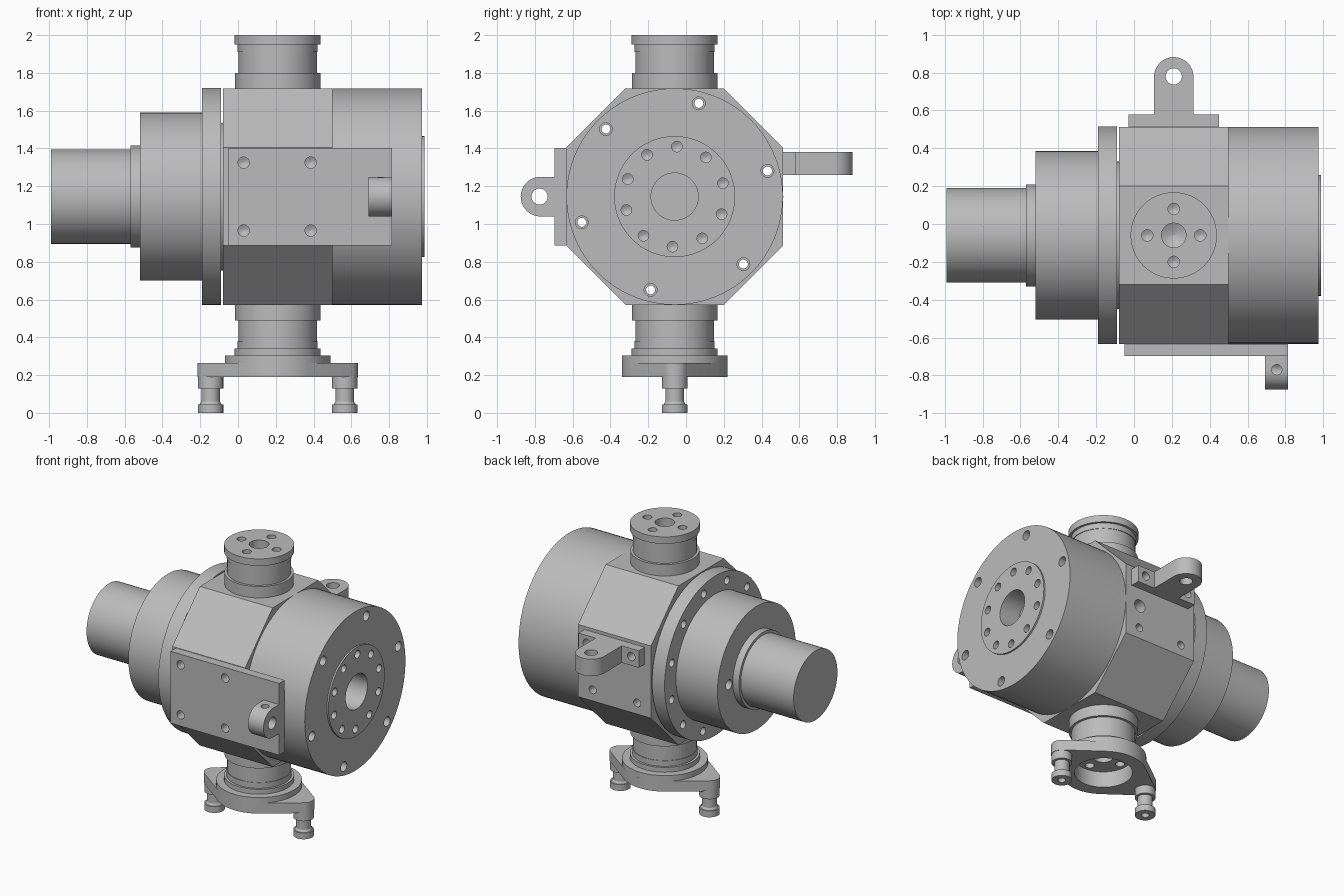
import bpy, bmesh
from math import sin, cos, pi, radians, acos
from mathutils import Vector

if "Cube" in bpy.data.objects:
    bpy.data.objects.remove(bpy.data.objects["Cube"])

grey = bpy.data.materials.new("machined_grey")
grey.use_nodes = True
COLOUR = (0.5, 0.5, 0.5, 1)
grey.diffuse_color = COLOUR
grey.node_tree.nodes["Principled BSDF"].inputs["Base Color"].default_value = COLOUR

CY, CZ = -0.06, 1.145      # main horizontal axis
CX = 0.21                  # vertical axis
BOLTS_X, BOLTS_Z = (0.03, 0.385), (0.965, 1.325)


def place(axis, a, b, t):
    return Vector({"X": (t, a, b), "Y": (a, t, b), "Z": (a, b, t)}[axis])


def add_rings(bm, rings):
    """Skin a list of equal point loops and cap both ends."""
    loops = [[bm.verts.new(p) for p in ring] for ring in rings]
    n = len(loops[0])
    for low, high in zip(loops, loops[1:]):
        for i in range(n):
            j = (i + 1) % n
            bm.faces.new((low[i], low[j], high[j], high[i]))
    bm.faces.new(loops[0][::-1])
    bm.faces.new(loops[-1])


def arc(cx, cy, r, start, end, n=24):
    return [(cx + r * cos(start + (end - start) * i / n),
             cy + r * sin(start + (end - start) * i / n)) for i in range(n + 1)]


def add_lathe(bm, axis, a, b, profile, n=64):
    add_rings(bm, [[place(axis, x, y, t) for x, y in arc(a, b, r, 0, 2 * pi, n)[:-1]]
                   for t, r in profile])


def make(name, bm):
    bmesh.ops.recalc_face_normals(bm, faces=bm.faces)
    mesh = bpy.data.meshes.new(name)
    bm.to_mesh(mesh)
    bm.free()
    mesh.materials.append(grey)
    obj = bpy.data.objects.new(name, mesh)
    bpy.context.collection.objects.link(obj)
    return obj


def lathe(name, axis, a, b, profile, n=64):
    bm = bmesh.new()
    add_lathe(bm, axis, a, b, profile, n)
    return make(name, bm)


def prism(name, axis, outline, low, high):
    bm = bmesh.new()
    add_rings(bm, [[place(axis, a, b, t) for a, b in outline] for t in (low, high)])
    return make(name, bm)


def box(name, x, y, z):
    return prism(name, "Z", [(x[0], y[0]), (x[1], y[0]), (x[1], y[1]), (x[0], y[1])], *z)


def drill(axis, a, b, start, end, r):
    """Blind hole with a conical drill tip, going from start to end."""
    d = 1 if end > start else -1
    return axis, a, b, [(start - 0.03 * d, r), (end, r), (end + 0.5 * r * d, 0.002)]


def through(axis, a, b, low, high, r):
    return axis, a, b, [(low, r), (high, r)]


def cut(obj, holes):
    bm = bmesh.new()
    for hole in holes:
        add_lathe(bm, *hole, n=24 if hole[3][0][1] < 0.1 else 48)
    cutter = make("hole_cutter", bm)
    cutter.hide_render = True
    mod = obj.modifiers.new("holes", "BOOLEAN")
    mod.operation, mod.solver, mod.object = "DIFFERENCE", "EXACT", cutter
    bpy.context.view_layer.objects.active = obj
    bpy.ops.object.modifier_apply(modifier=mod.name)
    bpy.data.objects.remove(cutter)


def around(a, b, r, count, first):
    return [(a + r * cos(radians(first + 360 * i / count)),
             b + r * sin(radians(first + 360 * i / count))) for i in range(count)]


# Stepped shaft and drum on the main axis
shaft = lathe("input_shaft", "X", CY, CZ, [(-0.99, 0.25), (-0.57, 0.25), (-0.57, 0.27), (-0.52, 0.27)])
drum = lathe("small_drum", "X", CY, CZ, [(-0.52, 0.445), (-0.19, 0.445)])
cut(drum, [drill("X", CY + 0.315, CZ, -0.52, -0.42, 0.035)])
flange = lathe("bolt_flange", "X", CY, CZ, [(-0.19, 0.575), (-0.09, 0.575), (-0.09, 0.39), (-0.08, 0.39)], 96)

# Eight-sided housing block
half, flat = 0.573, 0.26
corners = [(half, flat), (flat, half), (-flat, half), (-half, flat)]
corners += [(-a, -b) for a, b in corners]
block = prism("housing_block", "X", [(CY + a, CZ + b) for a, b in corners], -0.08, 0.5)

# Large drum with raised face disc
motor = lathe("large_drum", "X", CY, CZ, [(0.5, 0.573), (0.975, 0.573), (0.975, 0.32), (0.987, 0.32)], 96)
cut(motor, [("X", CY, CZ, [(0.83, 0.125), (1.05, 0.125)])]
    + [drill("X", a, b, 0.987, 0.9, 0.028) for a, b in around(CY, CZ, 0.265, 10, 87.5)]
    + [("X", a, b, [(0.4, 0.024), (0.9, 0.024), (0.9, 0.034), (1.05, 0.034)])
       for a, b in around(CY, CZ, 0.51, 6, 15.5)])

# Long bolt holes through block and flange, with extra blind ones between
long_holes = [through("X", a, b, -0.3, 0.7, 0.024) for a, b in around(CY, CZ, 0.51, 6, 15.5)]
cut(block, long_holes)
cut(flange, [through("X", a, b, -0.3, 0.1, 0.028) for a, b in around(CY, CZ, 0.51, 6, 15.5)]
    + [drill("X", a, b, -0.19, -0.13, 0.028) for a, b in around(CY, CZ, 0.51, 6, 45.5)])

# Necks above and below, mirrored about the main axis
for name, s in (("top_neck", 1), ("bottom_neck", -1)):
    steps = [(0.57, 0.226), (0.655, 0.226), (0.655, 0.208), (0.765, 0.208),
             (0.765, 0.212), (0.805, 0.212), (0.805, 0.228), (0.855 if s > 0 else 0.84, 0.228)]
    neck = lathe(name, "Z", CX, CY, [(CZ + s * t, r) for t, r in steps])
    end = CZ + s * steps[-1][0]
    cut(neck, [drill("Z", CX, CY, end, end - s * 0.1, 0.065)]
        + [drill("Z", a, b, end, end - s * 0.08, 0.03) for a, b in around(CX, CY, 0.14, 4, 0)])

# Foot plate: round centre with a tapering lobe on each side
R, r, reach = 0.28, 0.07, 0.355
q = acos((R - r) / reach)
outline = (arc(CX + reach, CY, r, -q, q, 16) + arc(CX, CY, R, q, pi - q)
           + arc(CX - reach, CY, r, pi - q, pi + q, 16) + arc(CX, CY, R, pi + q, 2 * pi - q))
foot = prism("foot_plate", "Z", outline, 0.19, 0.265)
foot_ring = lathe("foot_ring", "Z", CX, CY, [(0.265, R), (0.305, R)])
for part in (foot, foot_ring):
    cut(part, [through("Z", CX, CY, 0.1, 0.4, 0.19)])

# Locating pins
for name, x in (("right_pin", CX - reach), ("left_pin", CX + reach)):
    pin = lathe(name, "Z", x, CY, [(0, 0.067), (0.045, 0.067), (0.045, 0.058), (0.06, 0.049),
                                   (0.13, 0.049), (0.13, 0.067), (0.19, 0.067)], 32)
    cut(pin, [drill("Z", x, CY, 0, 0.05, 0.026)])

# Front plate with pierced ear
front_plate = box("front_plate", (-0.05, 0.815), (-0.697, -0.633), (0.885, 1.402))
front_holes = [drill("Y", x, z, -0.697, -0.6, 0.03) for x in BOLTS_X for z in BOLTS_Z]
cut(front_plate, front_holes)
ear = prism("front_ear", "X", arc(-0.77, CZ, 0.105, pi / 2, 3 * pi / 2)
            + [(-0.697, CZ - 0.105), (-0.697, CZ + 0.105)], 0.692, 0.815)
cut(ear, [through("X", -0.775, CZ, 0.6, 0.9, 0.043)])
cut(ear, [through("Z", 0.755, -0.77, CZ, 1.4, 0.027)])

# Rear bracket with pierced tab
rear_plate = box("rear_bracket_base", (-0.03, 0.45), (0.513, 0.58), (1.26, 1.382))
rear_holes = [drill("Y", x, 1.325, 0.58, 0.47, 0.03) for x in BOLTS_X]
cut(rear_plate, rear_holes)
tab = prism("rear_bracket_tab", "Z", arc(CX, 0.778, 0.104, 0, pi)
            + [(CX - 0.104, 0.58), (CX + 0.104, 0.58)], 1.26, 1.382)
cut(tab, [through("Z", CX, 0.78, 1.1, 1.5, 0.043)])

# Matching holes in the housing sides
cut(block, front_holes + rear_holes
    + [drill("Y", x, 0.965, 0.513, 0.44, 0.028) for x in BOLTS_X]
    + [drill("Y", 0.38, 1.13, 0.513, 0.42, 0.045)])

# Smooth curved walls, crisp edges
bpy.ops.object.select_all(action="DESELECT")
for obj in bpy.context.collection.objects:
    if obj.type == "MESH" and grey.name in obj.data.materials:
        obj.select_set(True)
        bpy.context.view_layer.objects.active = obj
bpy.ops.object.shade_smooth_by_angle(angle=radians(30))
